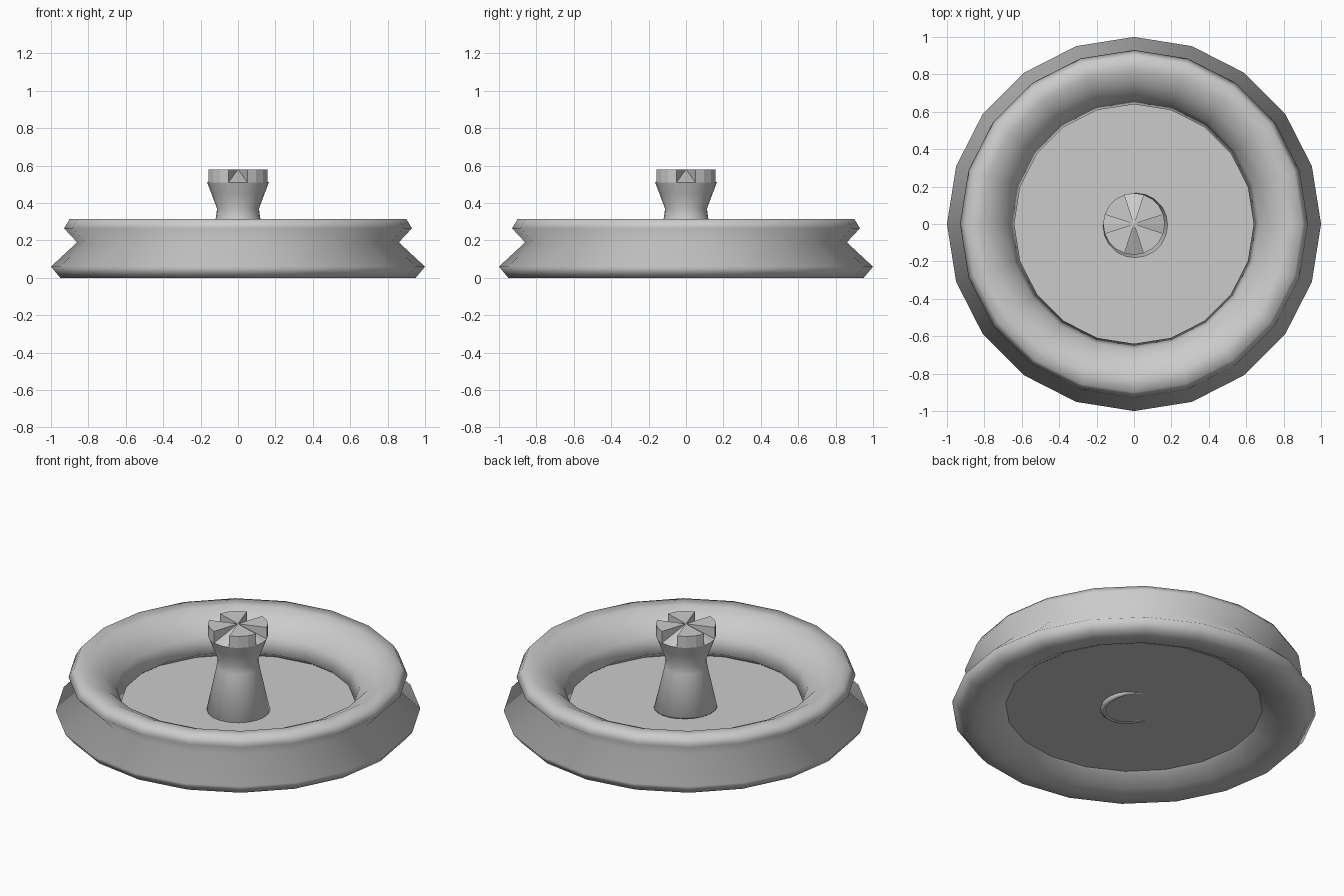
import bpy, bmesh
from math import cos, sin, pi

if "Cube" in bpy.data.objects:
    bpy.data.objects.remove(bpy.data.objects["Cube"])

SIDES = 20


def ring(bm, r, z, cx=0, cy=0, tilt=0):
    verts = []
    for i in range(SIDES):
        a = 2 * pi * i / SIDES
        x, y = r * cos(a), r * sin(a)
        verts.append(bm.verts.new((x + cx, y + cy, z - tilt * (x - y))))
    return verts


def bridge(bm, a, b):
    for i in range(SIDES):
        j = (i + 1) % SIDES
        bm.faces.new((a[i], a[j], b[j], b[i])).smooth = True


def finish(bm, name):
    bmesh.ops.recalc_face_normals(bm, faces=bm.faces[:])
    mesh = bpy.data.meshes.new(name)
    bm.to_mesh(mesh)
    bm.free()
    obj = bpy.data.objects.new(name, mesh)
    bpy.context.collection.objects.link(obj)
    return obj


# Outer rim: closed profile spun around z, with a V groove outside
profile = [(.72, .055), (.80, .012), (.87, 0), (.95, 0), (1, .06), (.86, .19),
           (.93, .265), (.90, .315), (.82, .313), (.74, .275), (.67, .20), (.64, .11)]
bm = bmesh.new()
loops = [ring(bm, r, z) for r, z in profile]
for k in range(len(loops)):
    bridge(bm, loops[k - 1], loops[k])
finish(bm, "outer_rim")

# Thin floor disc inside the rim
bm = bmesh.new()
bm.faces.new(ring(bm, .725, .065))
finish(bm, "floor_disc")

# Centre post: tilted foot that pokes slightly through the floor, waist, flared head
bm = bmesh.new()
foot_in = ring(bm, .145, .06, .008, -.008, .08)
foot_low = ring(bm, .16, .055, .008, -.008, .08)
foot = ring(bm, .174, .07, .008, -.008, .08)
waist_low = ring(bm, .118, .325)
waist = ring(bm, .112, .37)
flare = ring(bm, .142, .45)
head = ring(bm, .165, .51)
steps = [foot_in, foot_low, foot, waist_low, waist, flare, head]
for a, b in zip(steps, steps[1:]):
    bridge(bm, a, b)

# Notched head: four raised wedges with sloping gaps between them
hub = bm.verts.new((0, 0, .58))
for q in range(4):
    s = q * 5
    bm.faces.new((hub, head[s - 1], head[s]))
    bm.faces.new((hub, head[s], head[s + 1]))
    low = head[s + 1:s + 5]
    top = [bm.verts.new((v.co.x, v.co.y, .58)) for v in low]
    for i in range(3):
        bm.faces.new((low[i], low[i + 1], top[i + 1], top[i]))
    bm.faces.new([hub] + top)
    bm.faces.new((hub, low[0], top[0]))
    bm.faces.new((hub, top[3], low[3]))
finish(bm, "centre_post")
